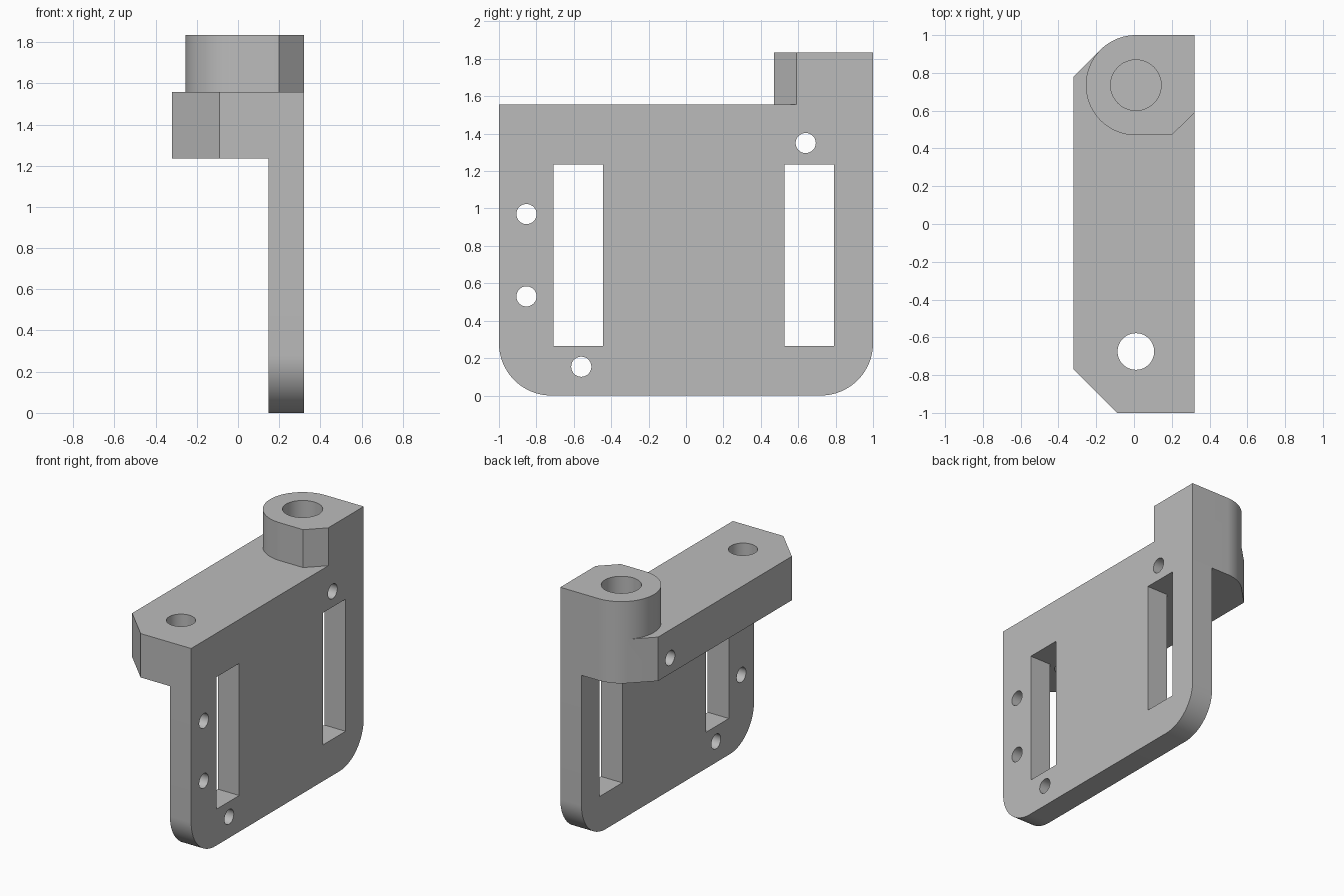
import bpy, bmesh, math
from mathutils import Vector

cube = bpy.data.objects.get("Cube")
if cube:
    bpy.data.objects.remove(cube, do_unlink=True)

grey = bpy.data.materials.new("plain_grey")
grey.use_nodes = True
colour = (0.5, 0.5, 0.5, 1)
grey.diffuse_color = colour
grey.node_tree.nodes["Principled BSDF"].inputs["Base Color"].default_value = colour


def arc(cx, cy, r, start, end, steps):
    angles = [math.radians(start + (end - start) * i / steps) for i in range(steps + 1)]
    return [(cx + r * math.cos(a), cy + r * math.sin(a)) for a in angles]


def circle(cx, cy, r, steps=48):
    return arc(cx, cy, r, 0, 360, steps)[:-1]


def rect(u0, v0, u1, v1):
    return [(u0, v0), (u1, v0), (u1, v1), (u0, v1)]


def prism(name, profile, low, high, axis="Z"):
    """Extrude a closed profile: (x, y) along Z, or (y, z) along X."""
    place = (lambda u, v: (u, v, low)) if axis == "Z" else (lambda u, v: (low, u, v))
    travel = Vector((0, 0, high - low)) if axis == "Z" else Vector((high - low, 0, 0))
    bm = bmesh.new()
    face = bm.faces.new([bm.verts.new(place(u, v)) for u, v in profile])
    top = bmesh.ops.extrude_face_region(bm, geom=[face])["geom"]
    bmesh.ops.translate(bm, vec=travel, verts=[g for g in top if isinstance(g, bmesh.types.BMVert)])
    bmesh.ops.recalc_face_normals(bm, faces=bm.faces)
    mesh = bpy.data.meshes.new(name)
    bm.to_mesh(mesh)
    bm.free()
    mesh.materials.append(grey)
    obj = bpy.data.objects.new(name, mesh)
    bpy.context.collection.objects.link(obj)
    return obj


def combine(body, other, operation):
    mod = body.modifiers.new(operation.lower(), "BOOLEAN")
    mod.operation, mod.solver, mod.object = operation, "EXACT", other
    bpy.context.view_layer.objects.active = body
    bpy.ops.object.modifier_apply(modifier=mod.name)
    bpy.data.objects.remove(other, do_unlink=True)


# Upright plate with rounded bottom corners
side, inner, shelf_low, shelf_top = 0.32, 0.148, 1.235, 1.557
corner = 0.28
plate = (arc(-1 + corner, corner, corner, 180, 270, 20)
         + arc(1 - corner, corner, corner, 270, 360, 20)
         + [(1, shelf_top), (-1, shelf_top)])
bracket = prism("bracket", plate, inner, side, "X")

# Shelf: chamfered front corner, rounded back corner
bx, by, br = 0.01, 0.735, 0.265
shelf = ([(side, -1), (side, 1)] + arc(bx, by, br, 90, 135, 12)
         + [(-side, 0.78), (-side, -0.77), (-0.09, -1)])
combine(bracket, prism("shelf", shelf, shelf_low, shelf_top), "UNION")

# Round boss with a flat side and one chamfered corner
boss = arc(bx, by, br, 90, 270, 48) + [(0.2, by - br), (side, 0.59), (side, 1)]
combine(bracket, prism("boss", boss, shelf_top, 1.835), "UNION")

# Tall slots
for y0, y1 in ((-0.708, -0.443), (0.527, 0.79)):
    combine(bracket, prism("slot", rect(y0, 0.266, y1, shelf_low), 0, 0.5, "X"), "DIFFERENCE")

# Sideways screw holes
for y, z in ((-0.853, 0.97), (-0.853, 0.53), (-0.56, 0.154), (0.64, 1.35)):
    combine(bracket, prism("screw_hole", circle(y, z, 0.054, 32), -0.5, 0.5, "X"), "DIFFERENCE")

# Through hole in the shelf and blind bore in the boss
combine(bracket, prism("shelf_hole", circle(bx, -0.675, 0.097), 1, 2), "DIFFERENCE")
combine(bracket, prism("boss_bore", circle(bx, by, 0.134), shelf_top, 2), "DIFFERENCE")

# Merge flush seams and shade the curved walls
bm = bmesh.new()
bm.from_mesh(bracket.data)
bmesh.ops.remove_doubles(bm, verts=bm.verts, dist=0.0002)
bmesh.ops.dissolve_limit(bm, angle_limit=math.radians(0.5), verts=bm.verts, edges=bm.edges)
bm.to_mesh(bracket.data)
bm.free()
bpy.ops.object.select_all(action="DESELECT")
bracket.select_set(True)
bpy.context.view_layer.objects.active = bracket
bpy.ops.object.shade_smooth_by_angle(angle=math.radians(30))
